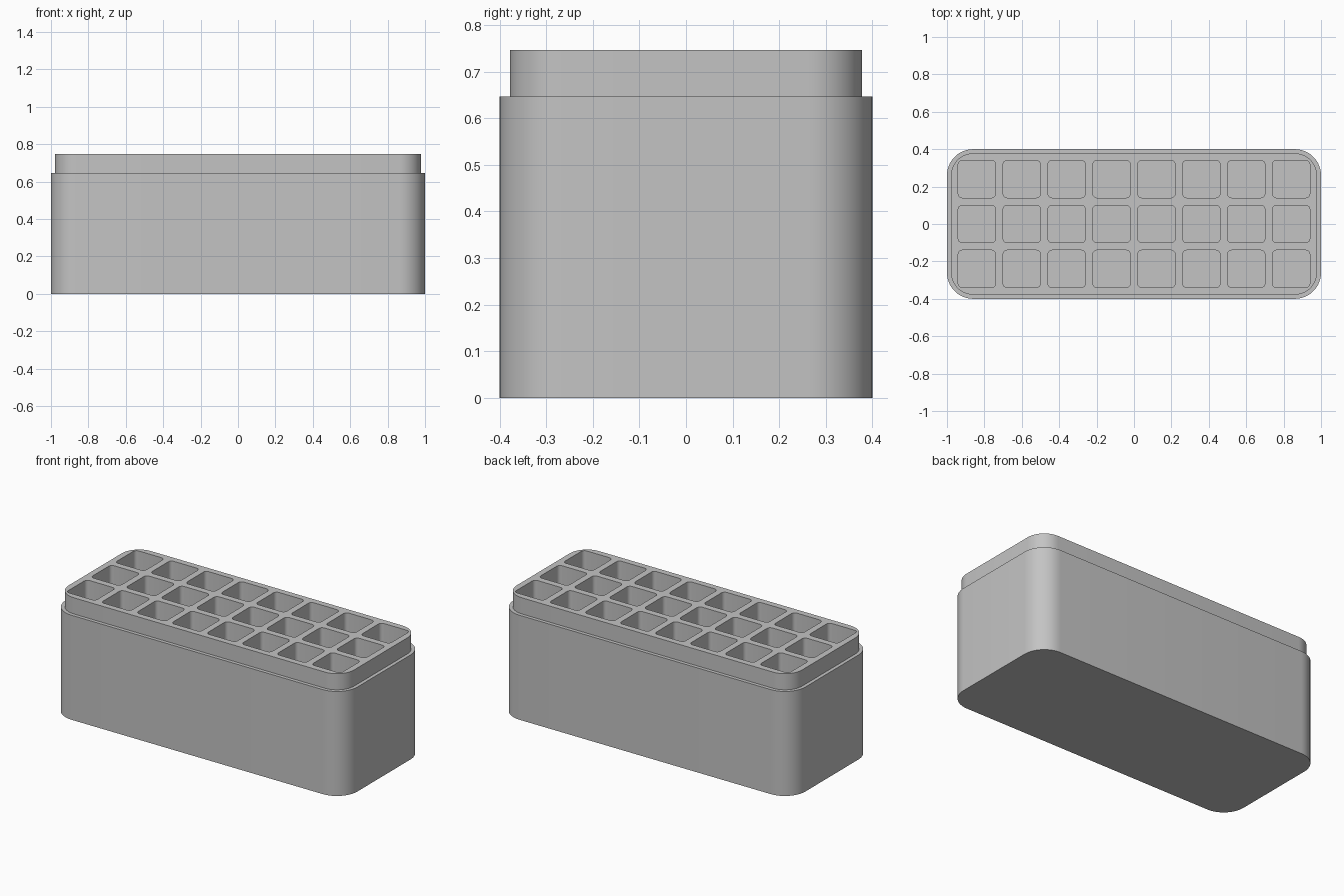
import bpy
import bmesh
from math import cos, sin, pi, radians

default = bpy.data.objects.get("Cube")
if default:
    bpy.data.objects.remove(default, do_unlink=True)

HEIGHT, LEDGE, FLOOR = 0.747, 0.647, 0.1
COLUMNS, ROWS, PITCH, CELL = 8, 3, 0.24, 0.2

grey = bpy.data.materials.new("plain grey")
grey.use_nodes = True
colour = (0.55, 0.55, 0.55, 1)
grey.diffuse_color = colour
grey.node_tree.nodes["Principled BSDF"].inputs["Base Color"].default_value = colour

bm = bmesh.new()


def ring(cx, cy, half_x, half_y, radius, z, steps):
    """Vertices of a rounded rectangle, counter-clockwise."""
    verts = []
    for i, (sx, sy) in enumerate([(1, 1), (-1, 1), (-1, -1), (1, -1)]):
        for k in range(steps + 1):
            a = (i + k / steps) * pi / 2
            x = cx + sx * (half_x - radius) + radius * cos(a)
            y = cy + sy * (half_y - radius) + radius * sin(a)
            verts.append(bm.verts.new((x, y, z)))
    return verts


def bridge(lower, upper):
    """Quad band between two matching rings."""
    n = len(lower)
    for i in range(n):
        j = (i + 1) % n
        bm.faces.new((lower[i], lower[j], upper[j], upper[i]))


def loop_edges(verts):
    return [bm.edges.get((v, verts[i - 1])) for i, v in enumerate(verts)]


# Outer shell: base, side wall, ledge and raised collar
shell = [ring(0, 0, hx, hy, r, z, 12) for hx, hy, r, z in (
    (1, 0.4, 0.14, 0),
    (1, 0.4, 0.14, LEDGE),
    (0.978, 0.378, 0.118, LEDGE),
    (0.978, 0.378, 0.118, HEIGHT))]
bm.faces.new(shell[0][::-1])
for lower, upper in zip(shell, shell[1:]):
    bridge(lower, upper)
rim = loop_edges(shell[-1])

# Grid of square pockets with rounded corners
for col in range(COLUMNS):
    for row in range(ROWS):
        x = (col - (COLUMNS - 1) / 2) * PITCH
        y = (row - (ROWS - 1) / 2) * PITCH
        mouth = ring(x, y, CELL / 2, CELL / 2, 0.022, HEIGHT, 4)
        floor = ring(x, y, CELL / 2, CELL / 2, 0.022, FLOOR, 4)
        bridge(mouth, floor)
        bm.faces.new(floor)
        rim += loop_edges(mouth)

# Top deck around the pockets
bmesh.ops.triangle_fill(bm, edges=rim, use_beauty=True, normal=(0, 0, 1))
bmesh.ops.recalc_face_normals(bm, faces=bm.faces)

mesh = bpy.data.meshes.new("storage_box")
bm.to_mesh(mesh)
bm.free()
mesh.materials.append(grey)
box = bpy.data.objects.new("storage_box", mesh)
bpy.context.collection.objects.link(box)

# Smooth corners, crisp edges
bpy.ops.object.select_all(action="DESELECT")
box.select_set(True)
bpy.context.view_layer.objects.active = box
bpy.ops.object.shade_smooth_by_angle(angle=radians(30))
